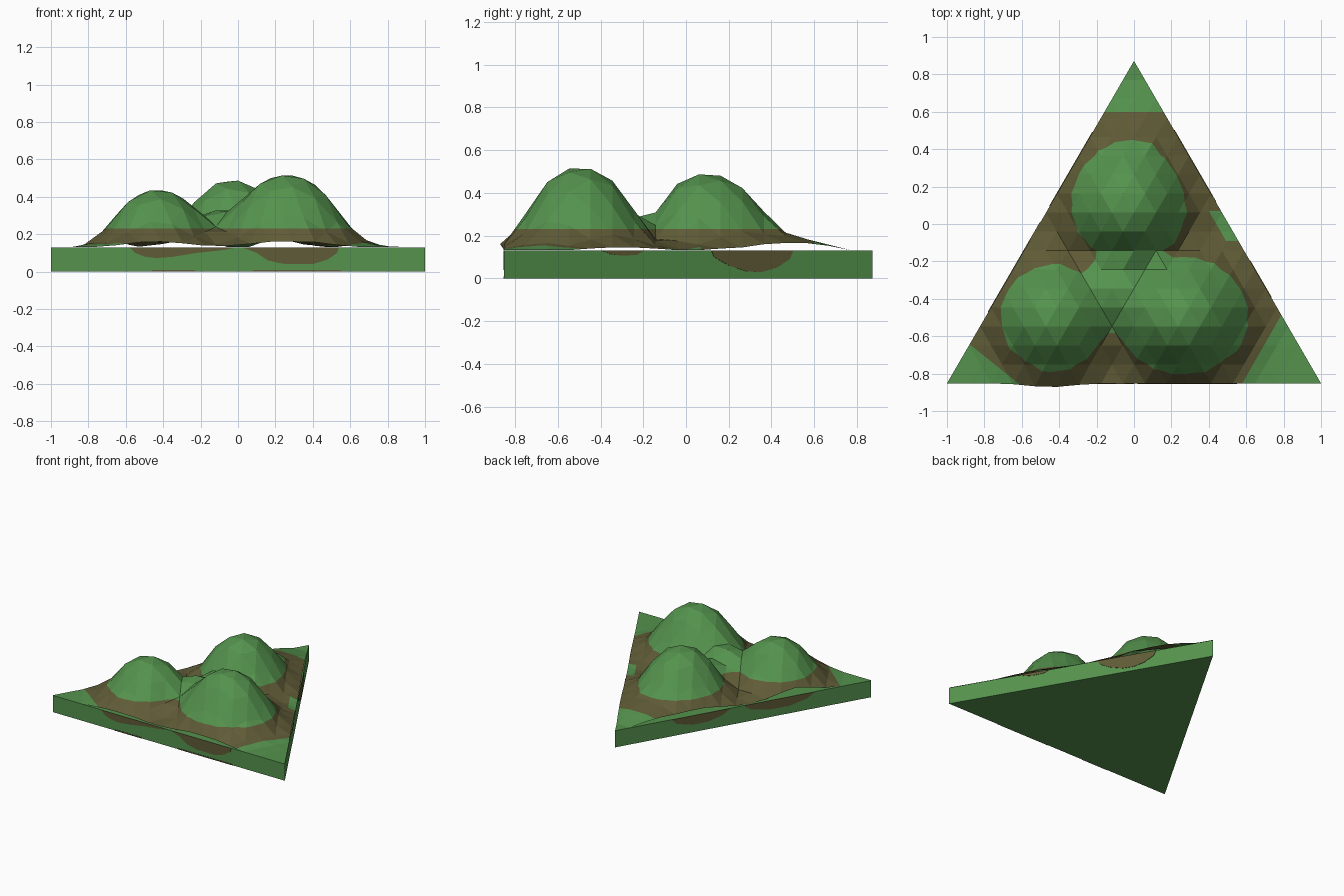
import bpy, bmesh, math
from mathutils import Vector

if "Cube" in bpy.data.objects:
    bpy.data.objects.remove(bpy.data.objects["Cube"])

def material(name, rgb):
    m = bpy.data.materials.new(name)
    m.diffuse_color = (*rgb, 1)
    m.use_nodes = True
    m.node_tree.nodes["Principled BSDF"].inputs["Base Color"].default_value = m.diffuse_color
    return m

GREEN = material("grass green", (0.09, 0.29, 0.075))
BROWN = material("earth brown", (0.115, 0.105, 0.038))

LEFT, RIGHT, BACK = Vector((-1, -0.852, 0)), Vector((1, -0.852, 0)), Vector((0, 0.872, 0))
TOP = 0.13

def finish(bm, name, mats):
    me = bpy.data.meshes.new(name)
    bm.to_mesh(me)
    bm.free()
    for m in mats:
        me.materials.append(m)
    ob = bpy.data.objects.new(name, me)
    bpy.context.collection.objects.link(ob)
    return ob

def prism(name, pts, offset, mat):
    bm = bmesh.new()
    f = bm.faces.new([bm.verts.new(p) for p in pts])
    ret = bmesh.ops.extrude_face_region(bm, geom=[f])
    bmesh.ops.translate(bm, vec=offset, verts=[v for v in ret["geom"] if isinstance(v, bmesh.types.BMVert)])
    bmesh.ops.recalc_face_normals(bm, faces=bm.faces)
    return finish(bm, name, [mat])

# Triangular base slab
prism("base_slab", [LEFT, RIGHT, BACK], Vector((0, 0, TOP)), GREEN)

# Hill profile: normalised radius -> fraction of peak height
PROFILE = [(0, 1), (0.25, 0.97), (0.5, 0.84), (0.72, 0.63), (0.86, 0.45), (1, 0.27),
           (1.15, 0.13), (1.35, 0.04), (1.65, 0)]

def profile(s):
    for (a, u), (b, v) in zip(PROFILE, PROFILE[1:]):
        if s <= b:
            return u + (v - u) * (s - a) / (b - a)
    return 0

# centre x, centre y, radius x, radius -y, radius +y, height
HILLS = [(-0.03, 0.08, 0.30, 0.27, 0.35, 0.36),
         (0.26, -0.50, 0.34, 0.29, 0.31, 0.39),
         (-0.43, -0.50, 0.29, 0.29, 0.29, 0.31),
         (-0.08, -0.36, 0.22, 0.24, 0.20, 0.20)]

def height(x, y):
    total = 0
    for cx, cy, rx, rd, ru, h in HILLS:
        ry = ru if y > cy else rd
        total += (h * profile(math.hypot((x - cx) / rx, (y - cy) / ry))) ** 5
    z = total ** 0.2
    # long slope behind the rear hill
    if y > 0.3:
        z = max(z, 0.20 * (0.76 - y) * math.exp(-(x / 0.25) ** 2) * 1.4)
    return z

# Faceted hill surface on a triangular grid
N = 17
bm = bmesh.new()
grid = {}
for j in range(N + 1):
    for i in range(N + 1 - j):
        p = LEFT + (RIGHT - LEFT) * (i / N) + (BACK - LEFT) * (j / N)
        z = TOP + 0.002 + height(p.x, p.y)
        if j == 0:
            p.y -= 0.02 * math.exp(-((p.x + 0.45) / 0.16) ** 2)
            z = min(z, 0.16)
        grid[i, j] = bm.verts.new((p.x, p.y, z))
for j in range(N):
    for i in range(N - j):
        bm.faces.new((grid[i, j], grid[i + 1, j], grid[i, j + 1]))
        if i + j < N - 1:
            bm.faces.new((grid[i + 1, j], grid[i + 1, j + 1], grid[i, j + 1]))

# Cut the colour borders: hill contour, three corners, one edge patch
CONTOUR = 0.23
CUTS = [((0, 0, CONTOUR), (0, 0, 1)),
        ((0, 0.6, 0), (0, 1, 0)),
        ((0.78, -0.5, 0), (0.35, -0.2, 0)),
        ((-0.87, -0.65, 0), (-0.2, -0.25, 0)),
        ((0.44, 0, 0), (0.865, 0.5, 0)),
        ((0, 0.07, 0), (0, 1, 0)),
        ((0, -0.09, 0), (0, 1, 0))]
for co, no in CUTS:
    bmesh.ops.bisect_plane(bm, geom=bm.verts[:] + bm.edges[:] + bm.faces[:],
                           dist=1e-5, plane_co=co, plane_no=no)

def beyond(c, k):
    return (c - Vector(CUTS[k][0])).dot(Vector(CUTS[k][1])) > 0

for f in bm.faces:
    c = f.calc_center_median()
    green = any(beyond(c, k) for k in range(4))
    green = green or (beyond(c, 4) and not beyond(c, 5) and beyond(c, 6))
    f.material_index = 0 if green else 1
finish(bm, "hills", [GREEN, BROWN])

# Brown earth patches on the side walls: (fraction along wall, z) outlines
def wall_patches(name, a, b, outlines):
    d = (b - a).normalized()
    out = Vector((d.y, -d.x, 0)) * 0.003
    for n, pts in enumerate(outlines):
        prism(f"{name}_earth_{n + 1}", [a + (b - a) * t + Vector((0, 0, z)) for t, z in pts], out, BROWN)

wall_patches("front", LEFT, RIGHT, [
    [(0.21, 0.13), (0.225, 0.10), (0.25, 0.08), (0.28, 0.072), (0.33, 0.08), (0.39, 0.10), (0.46, 0.115), (0.5, 0.13)],
    [(0.51, 0.13), (0.55, 0.10), (0.58, 0.06), (0.62, 0.042), (0.70, 0.04), (0.74, 0.065), (0.765, 0.10), (0.77, 0.13)],
    [(0.27, 0), (0.385, 0), (0.385, 0.008), (0.27, 0.008)],
    [(0.54, 0), (0.775, 0), (0.775, 0.008), (0.54, 0.008)]])
wall_patches("right", RIGHT, BACK, [
    [(0.265, 0.13), (0.29, 0.113), (0.32, 0.106), (0.36, 0.11), (0.38, 0.13)],
    [(0.563, 0.13), (0.57, 0.10), (0.61, 0.06), (0.66, 0.032), (0.70, 0.03), (0.74, 0.05), (0.775, 0.09), (0.785, 0.13)]])
wall_patches("left", BACK, LEFT, [
    [(0.22, 0.13), (0.24, 0.09), (0.30, 0.06), (0.36, 0.06), (0.42, 0.09), (0.45, 0.13)],
    [(0.50, 0.13), (0.53, 0.09), (0.60, 0.06), (0.68, 0.06), (0.75, 0.09), (0.78, 0.13)]])
